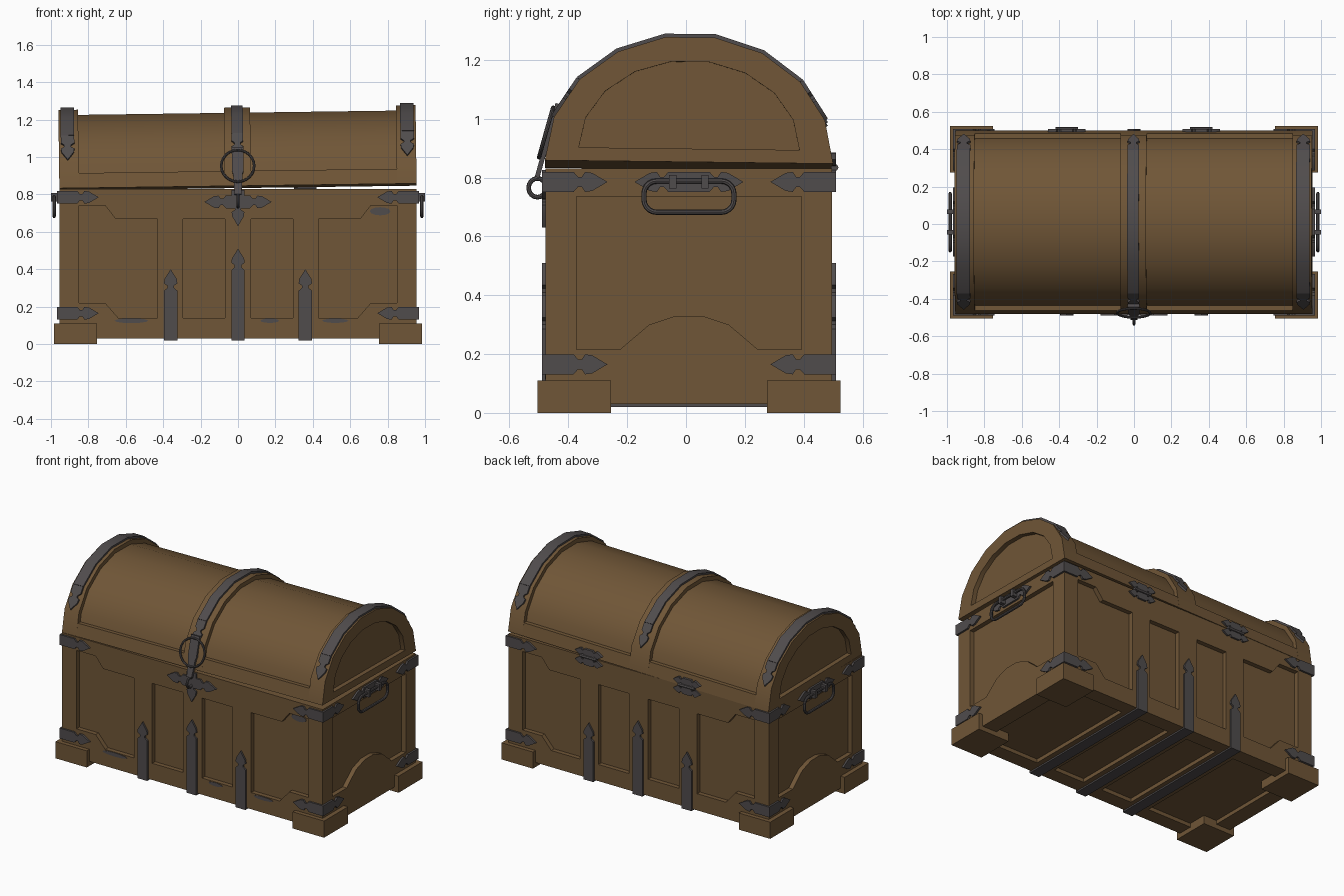
import bpy, bmesh
from math import radians, pi, cos, sin, atan2, hypot
from mathutils import Matrix, Vector

cube = bpy.data.objects.get("Cube")
if cube:
    bpy.data.objects.remove(cube, do_unlink=True)


def material(name, rgb):
    m = bpy.data.materials.new(name)
    m.use_nodes = True
    m.diffuse_color = (*rgb, 1)
    bsdf = m.node_tree.nodes["Principled BSDF"]
    bsdf.inputs["Base Color"].default_value = (*rgb, 1)
    bsdf.inputs["Roughness"].default_value = 0.8
    return m


WOOD = material("brown_wood", (0.162, 0.093, 0.038))
IRON = material("dark_iron", (0.080, 0.072, 0.073))

T = Matrix.Translation
HX, HY = 0.955, 0.487              # body half sizes
BASE = T((0, 0.01, 0))
PIVOT = T((0, 0, 0.84))
LID = BASE @ PIVOT @ Matrix.Rotation(-0.0135, 4, 'Y') @ Matrix.Rotation(-0.012, 4, 'X') @ PIVOT.inverted()


def rx(a):
    return Matrix.Rotation(a, 4, 'X')


def rz(a):
    return Matrix.Rotation(a, 4, 'Z')


def wall(deg, dist):
    """Frame of an upright wall: u across, v up, w outward."""
    return rz(radians(deg)) @ T((0, -dist, 0)) @ rx(pi / 2)


FRONT, RIGHT, BACK, LEFT = [wall(a, d) for a, d in ((0, HY), (90, HX), (180, HY), (270, HX))]
ACROSS = wall(90, 0)               # y-z profiles extruded along x
UNDER = T((0, 0, 0.03)) @ rx(pi)


def prism(bm, pts, frame, w0, w1):
    lo = [bm.verts.new(frame @ Vector((u, v, w0))) for u, v in pts]
    hi = [bm.verts.new(frame @ Vector((u, v, w1))) for u, v in pts]
    bm.faces.new(lo[::-1])
    bm.faces.new(hi)
    for i in range(len(pts)):
        j = (i + 1) % len(pts)
        bm.faces.new((lo[i], lo[j], hi[j], hi[i]))


def ring_prism(bm, outer, inner, frame, w0, w1):
    loops = [[bm.verts.new(frame @ Vector((u, v, w))) for u, v in pts]
             for pts, w in ((outer, w0), (outer, w1), (inner, w1), (inner, w0))]
    n = len(outer)
    for k in range(4):
        a, b = loops[k], loops[(k + 1) % 4]
        for i in range(n):
            j = (i + 1) % n
            bm.faces.new((a[i], a[j], b[j], b[i]))


def rect(u0, u1, v0, v1):
    return [(u0, v0), (u1, v0), (u1, v1), (u0, v1)]


def flip(pts):
    return [(-u, v) for u, v in pts]


def ellipse(cu, cv, ru, rv, n=12):
    return [(cu + ru * cos(2 * pi * i / n), cv + rv * sin(2 * pi * i / n)) for i in range(n)]


def arrow(bm, frame, u, v, deg, length, w, thick=0.012):
    """Flat strap with a notched spear tip."""
    h = min(0.115, length * 0.7)
    half = [(0, w), (length - h, w), (length - h * .87, w * .5), (length - h * .76, w * .5),
            (length - h * .66, w), (length - h * .45, w * .9)]
    pts = half + [(length, 0)] + [(a, -b) for a, b in reversed(half)]
    prism(bm, pts, frame @ T((u, v, 0)) @ rz(radians(deg)), -0.004, thick)


def arch(hw, h, z0, k0=0, k1=9):
    return [(-hw * cos(radians(20 * k)), z0 + h * sin(radians(20 * k))) for k in range(k0, k1 + 1)]


def finish(name, bm, mat, place=BASE):
    bmesh.ops.recalc_face_normals(bm, faces=bm.faces)
    me = bpy.data.meshes.new(name)
    bm.to_mesh(me)
    bm.free()
    me.materials.append(mat)
    ob = bpy.data.objects.new(name, me)
    bpy.context.collection.objects.link(ob)
    ob.matrix_world = place
    return ob


def to_mesh(ob):
    bpy.ops.object.select_all(action='DESELECT')
    ob.select_set(True)
    bpy.context.view_layer.objects.active = ob
    bpy.ops.object.convert(target='MESH')


def tube(name, pts, radius, frame, place=BASE):
    cu = bpy.data.curves.new(name, 'CURVE')
    cu.dimensions = '3D'
    cu.bevel_depth, cu.bevel_resolution = radius, 2
    sp = cu.splines.new('POLY')
    sp.points.add(len(pts) - 1)
    for p, (u, v) in zip(sp.points, pts):
        p.co = (*(frame @ Vector((u, v, 0))), 1)
    sp.use_cyclic_u = True
    cu.materials.append(IRON)
    ob = bpy.data.objects.new(name, cu)
    bpy.context.collection.objects.link(ob)
    ob.matrix_world = place
    to_mesh(ob)


# Body with recessed panels on every wall and underneath
bm = bmesh.new()
prism(bm, rect(-HX, HX, 0.03, 0.83), FRONT, -2 * HY, 0)
body = finish("body", bm, WOOD)

bm = bmesh.new()
corner_panel = [(-.85, .22), (-.85, .74), (-.71, .74), (-.655, .67), (-.43, .67),
                (-.43, .14), (-.64, .14), (-.71, .22)]
rise = [(-.383, .215), (-.235, .215), (-.2, .245), (-.135, .3), (-.045, .33)]
side_panel = rise + flip(rise)[::-1] + [(.383, .735), (-.383, .735)]
for wallframe in (FRONT, BACK):
    for pts in (corner_panel, rect(-.295, -.07, .14, .67)):
        prism(bm, pts, wallframe, -0.03, 0.05)
        prism(bm, flip(pts), wallframe, -0.03, 0.05)
for wallframe in (LEFT, RIGHT):
    prism(bm, side_panel, wallframe, -0.03, 0.05)
for a, b in ((-.85, -.43), (-.295, -.07), (.07, .295), (.43, .85)):
    prism(bm, rect(a, b, -.39, .39), UNDER, -0.025, 0.05)
cutter = finish("panel_cutter", bm, WOOD)
cutter.hide_render = True
mod = body.modifiers.new("panels", 'BOOLEAN')
mod.operation, mod.solver, mod.object = 'DIFFERENCE', 'EXACT', cutter
to_mesh(body)
bpy.data.objects.remove(cutter, do_unlink=True)

# Feet
bm = bmesh.new()
for sx in (-1, 1):
    for sy in (-1, 1):
        prism(bm, rect(sx * .87 - .115, sx * .87 + .115, sy * .39 - .125, sy * .39 + .125),
              Matrix(), 0, 0.11)
finish("feet", bm, WOOD)

# Corner brackets
bm = bmesh.new()
for wallframe, half in ((FRONT, HX), (BACK, HX), (LEFT, HY), (RIGHT, HY)):
    for z in (0.165, 0.785):
        arrow(bm, wallframe, -half - 0.012, z, 0, 0.222, 0.034)
        arrow(bm, wallframe, half + 0.012, z, 180, 0.222, 0.034)
finish("corner_brackets", bm, IRON)

# Straps rising from under the body
bm = bmesh.new()
for x, top in ((-.36, .4), (0, .51), (.36, .4)):
    for wallframe in (FRONT, BACK):
        arrow(bm, wallframe, x, 0.02, 90, top - 0.02, 0.036)
    prism(bm, rect(x - .036, x + .036, -HY - .012, HY + .012), UNDER, -0.004, 0.01)
finish("body_straps", bm, IRON)

# Lid barrel, raised end frames, centre rib and rails
bm = bmesh.new()
prism(bm, arch(.463, .402, .84), ACROSS, -0.925, 0.925)
finish("lid_barrel", bm, WOOD, LID)
bm = bmesh.new()
outer, hole = arch(.49, .43, .84), arch(.375, .30, .885)
for w0, w1 in ((-HX, -.85), (.85, HX)):
    ring_prism(bm, outer, hole, ACROSS, w0, w1)
prism(bm, outer, ACROSS, -0.07, 0.07)
rail = [(.49, .84), (.473, .92), (.43, .92), (.43, .84)]
for pts in (rail, flip(rail)):
    prism(bm, pts, ACROSS, -0.9, 0.9)
finish("lid_frame", bm, WOOD, LID)

# Iron straps over the lid with spear tips front and back
bm = bmesh.new()
band = arch(.502, .442, .84, 2, 7) + arch(.485, .425, .84, 2, 7)[::-1]


def slope(x, p, q):
    """Frame lying on a lid facet, v running from p to q."""
    return T((x, p[0], p[1])) @ rx(atan2(q[1] - p[1], q[0] - p[0]))


seg = hypot(outer[2][0] - outer[1][0], outer[2][1] - outer[1][1])
for x, w in ((-.908, .036), (0, .031), (.908, .036)):
    prism(bm, band, ACROSS, x - w, x + w)
    arrow(bm, slope(x, outer[1], outer[2]), 0, seg, -90, seg, w)
    arrow(bm, slope(x, outer[7], outer[8]), 0, 0, 90, seg, w)
finish("lid_straps", bm, IRON, LID)

# Hasp and pull ring hanging on the lid front
hasp_frame = slope(0, (-.493, .84), (-.45, 1.0))
bm = bmesh.new()
prism(bm, [(-.018, -.05), (.018, -.05), (.025, .06), (.031, .08), (.031, .21), (-.031, .21),
           (-.031, .08), (-.025, .06)], hasp_frame, 0.002, 0.018)
finish("hasp", bm, IRON, LID)
tube("pull_ring", ellipse(0, .105, .088, .088, 24), 0.007, hasp_frame @ T((0, 0, .022)), LID)

# Latch plate and loop
bm = bmesh.new()
for deg, length, z in ((0, .18, .76), (180, .18, .76), (-90, .195, .825)):
    arrow(bm, FRONT, 0, z, deg, length, 0.034)
finish("latch_plate", bm, IRON)
tube("latch_loop", ellipse(-.515, .765, .03, .032, 16), 0.008, ACROSS)

# Side handles with plates and lugs
corners = [(sx * .11, cz, a) for sx, cz, a in ((1, .745, 0), (-1, .745, 90), (-1, .725, 180), (1, .725, 270))]
grip = [(cx + .043 * cos(radians(a + s)), cz + .043 * sin(radians(a + s)))
        for cx, cz, a in corners for s in range(0, 91, 18)]
bm = bmesh.new()
for side, wallframe in (("left", RIGHT), ("right", LEFT)):
    for deg in (0, 180):
        arrow(bm, wallframe, 0, 0.785, deg, 0.185, 0.034)
    for u in (-.055, .055):
        prism(bm, rect(u - .012, u + .012, .762, .808), wallframe, 0, 0.045)
    tube(side + "_handle", grip, 0.009, wallframe @ T((0, 0, .028)))
finish("handle_plates", bm, IRON)

# Back hinges
bm = bmesh.new()
for x in (-.36, .36):
    for z in (.803, .862):
        for deg in (0, 180):
            arrow(bm, BACK, x, z, deg, 0.1, 0.023)
    prism(bm, ellipse(HY + .008, .834, .013, .013, 8), ACROSS, -x - .06, -x + .06)
finish("hinges", bm, IRON)

# Worn dark patches on the front wood
bm = bmesh.new()
for u, v, ru, rv, w in ((-.57, .125, .09, .013, 0), (.17, .125, .05, .012, 0),
                        (.52, .125, .07, .012, 0), (.76, .71, .055, .022, -.03)):
    prism(bm, ellipse(u, v, ru, rv), FRONT, w - .002, w + .003)
finish("wear_patches", bm, IRON)

# Soft shading with crisp edges
bpy.ops.object.select_all(action='DESELECT')
for ob in bpy.context.scene.objects:
    if ob.type == 'MESH':
        ob.select_set(True)
        bpy.context.view_layer.objects.active = ob
bpy.ops.object.shade_smooth_by_angle(angle=radians(30))
